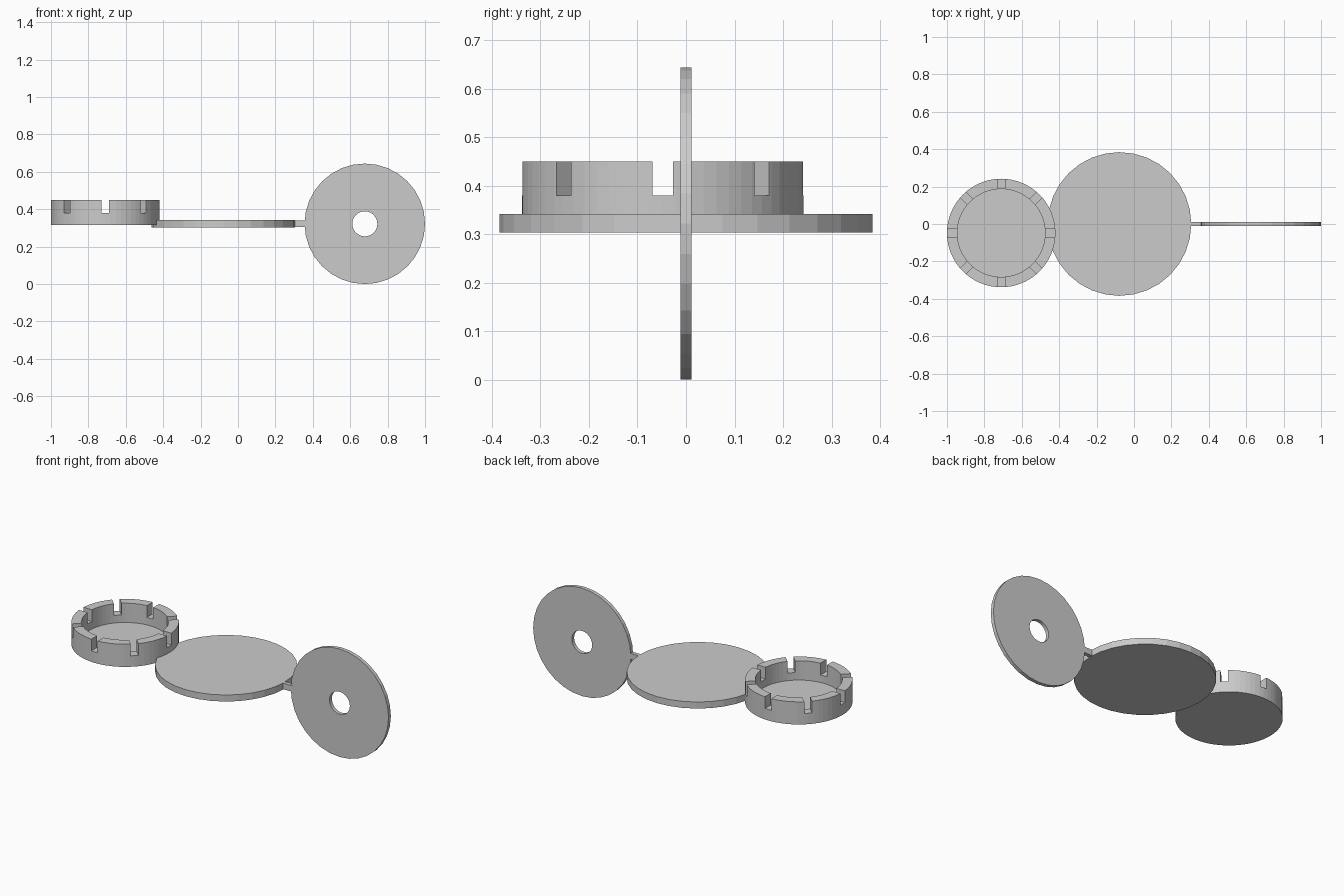
import bpy, bmesh
from math import pi, cos, sin
from mathutils import Matrix

if "Cube" in bpy.data.objects:
    bpy.data.objects.remove(bpy.data.objects["Cube"])


def lathe(name, profile, segs, loc, rot=None, closed=False):
    """Revolve (radius, height) points; cap both ends or close into a ring."""
    bm = bmesh.new()
    rings = [[bm.verts.new((r * cos(2 * pi * i / segs), r * sin(2 * pi * i / segs), z))
              for i in range(segs)] for r, z in profile]
    pairs = list(zip(rings, rings[1:])) + ([(rings[-1], rings[0])] if closed else [])
    for a, b in pairs:
        for i in range(segs):
            j = (i + 1) % segs
            bm.faces.new((a[i], a[j], b[j], b[i]))
    if not closed:
        bm.faces.new(rings[0])
        bm.faces.new(rings[-1])
    bmesh.ops.recalc_face_normals(bm, faces=bm.faces)
    if rot:
        bm.transform(rot)
    return finish(name, bm, loc)


def box(name, size, loc, angle=0):
    bm = bmesh.new()
    bmesh.ops.create_cube(bm, size=1)
    bm.transform(Matrix.Rotation(angle, 4, 'Z') @ Matrix.Diagonal((*size, 1)))
    return finish(name, bm, loc)


def finish(name, bm, loc):
    mesh = bpy.data.meshes.new(name)
    bm.to_mesh(mesh)
    bm.free()
    ob = bpy.data.objects.new(name, mesh)
    ob.location = loc
    bpy.context.collection.objects.link(ob)
    return ob


# Notched cup: closed floor, thin wall
cx, cy = -0.71, -0.048
cup = lathe("notched_cup", [(0.29, 0.315), (0.29, 0.45), (0.235, 0.45), (0.235, 0.335)],
            64, (cx, cy, 0))

# Eight rim notches from four bars across the cup
for k in range(4):
    cutter = box("notch_cutter", (0.8, 0.042, 0.14), (cx, cy, 0.45), k * pi / 4)
    cutter.hide_render = True
    bpy.context.view_layer.objects.active = cup
    mod = cup.modifiers.new("notch", 'BOOLEAN')
    mod.operation = 'DIFFERENCE'
    mod.solver = 'EXACT'
    mod.object = cutter
    bpy.ops.object.modifier_apply(modifier=mod.name)
    bpy.data.objects.remove(cutter)

# Flat middle disc
lathe("middle_disc", [(0.384, 0.303), (0.384, 0.342)], 32, (-0.078, 0, 0))

# Small link between the discs
box("link_tab", (0.09, 0.023, 0.036), (0.33, 0, 0.323))

# Upright washer with a centre hole
lathe("upright_washer", [(0.322, -0.011), (0.322, 0.011), (0.067, 0.011), (0.067, -0.011)],
      32, (0.678, 0, 0.322), Matrix.Rotation(pi / 2, 4, 'X'), closed=True)
